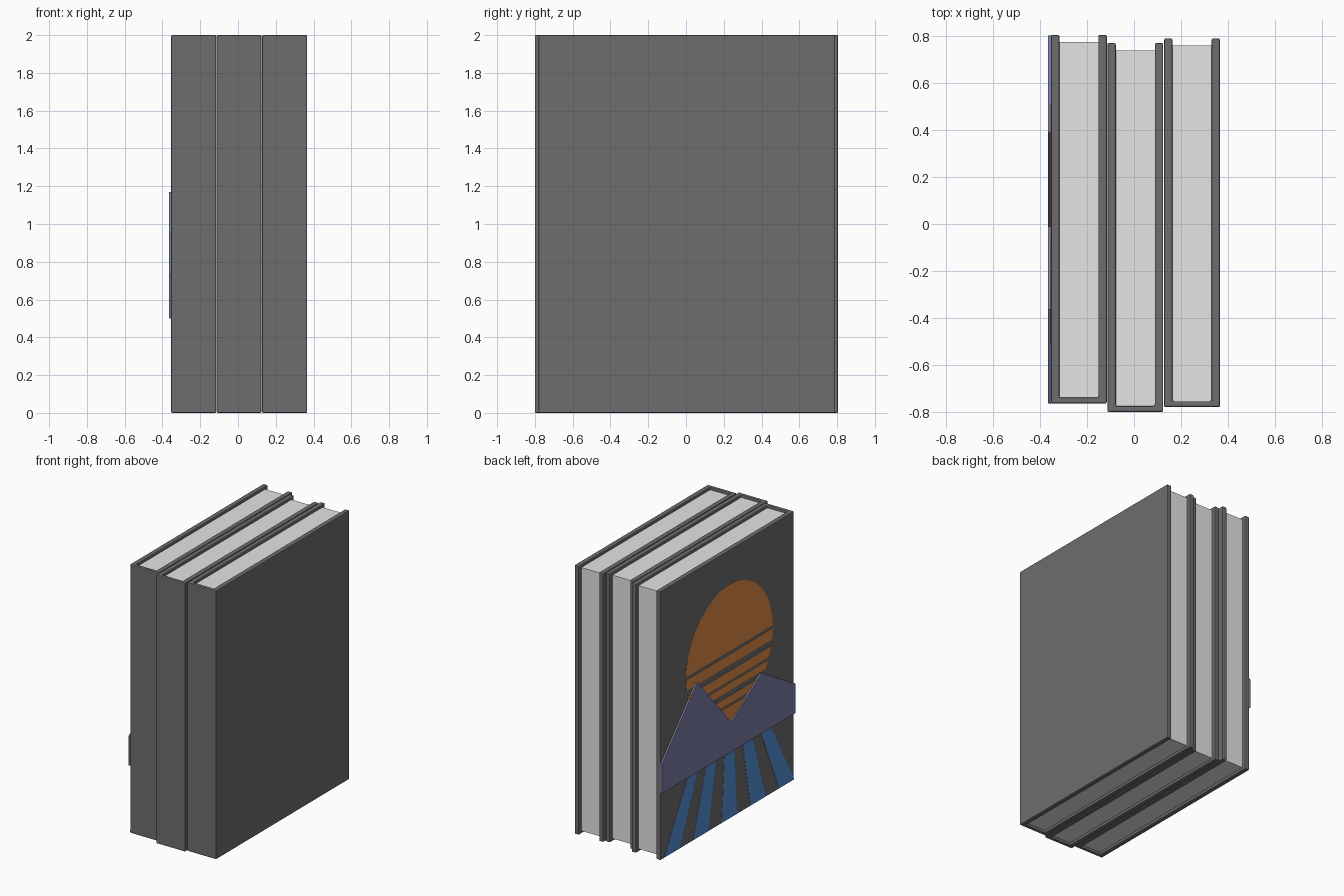
import bpy, bmesh, math

if "Cube" in bpy.data.objects:
    bpy.data.objects.remove(bpy.data.objects["Cube"])


def material(name, rgb):
    m = bpy.data.materials.new(name)
    m.diffuse_color = (*rgb, 1.0)
    m.use_nodes = True
    m.node_tree.nodes["Principled BSDF"].inputs["Base Color"].default_value = m.diffuse_color
    return m


GREY = material("dark_grey_cover", (0.155, 0.155, 0.155))
PAPER = material("paper_white", (0.78, 0.78, 0.77))
ORANGE = material("sun_orange", (0.78, 0.27, 0.063))
PURPLE = material("mountain_purple", (0.212, 0.212, 0.40))
BLUE = material("ray_blue", (0.095, 0.29, 0.70))


def prism(name, outlines, offset, mat):
    """Extrude one or more closed 3D outlines by the offset vector."""
    bm = bmesh.new()
    for pts in outlines:
        face = bm.faces.new([bm.verts.new(p) for p in pts])
        new = bmesh.ops.extrude_face_region(bm, geom=[face])["geom"]
        verts = [g for g in new if isinstance(g, bmesh.types.BMVert)]
        bmesh.ops.translate(bm, verts=verts, vec=offset)
    # the starting cap stays in place, so every outline becomes a closed solid
    bmesh.ops.recalc_face_normals(bm, faces=bm.faces)
    me = bpy.data.meshes.new(name)
    bm.to_mesh(me)
    bm.free()
    me.materials.append(mat)
    ob = bpy.data.objects.new(name, me)
    bpy.context.collection.objects.link(ob)
    return ob


HEIGHT, WIDTH, DEPTH = 2.0, 0.238, 1.57
BOARD, SPINE, INSET = 0.036, 0.025, 0.03


def book(label, x0, y0):
    x1, y1 = x0 + WIDTH, y0 + DEPTH
    xi0, xi1, yi = x0 + BOARD, x1 - BOARD, y0 + SPINE
    # cover: U-shaped section with softened edges
    u = [(x0, y0), (x1, y0), (x1, y1), (xi1, y1),
         (xi1, yi), (xi0, yi), (xi0, y1), (x0, y1)]
    cover = prism(label + "_cover", [[(x, y, 0) for x, y in u]],
                  (0, 0, HEIGHT), GREY)
    bev = cover.modifiers.new("soft_edges", 'BEVEL')
    bev.width = 0.006
    bev.segments = 2
    bev.limit_method = 'ANGLE'
    # page block, set back from the cover edges
    p = [(xi0, yi), (xi1, yi), (xi1, y1 - INSET), (xi0, y1 - INSET)]
    prism(label + "_pages", [[(x, y, 0.02) for x, y in p]],
          (0, 0, HEIGHT - 0.04), PAPER)


LEFT = -0.354
book("left_book", LEFT, -0.765)
book("middle_book", -0.1135, -0.80)
book("right_book", 0.128, -0.78)


def plate(name, outlines, thick, mat):
    """Thin plate on the left cover, outlines given as (y, z)."""
    return prism(name, [[(LEFT, y, z) for y, z in o] for o in outlines],
                 (-thick, 0, 0), mat)


# sun: disc cut into horizontal bands
R, CY, CZ = 0.51, 0.0, 1.235


def sun_band(z0, z1, n):
    a0 = math.asin(max(-1, (z0 - CZ) / R))
    a1 = math.asin(min(1, (z1 - CZ) / R))
    angles = [a0 + (a1 - a0) * i / n for i in range(n + 1)]
    right = [(CY + R * math.cos(a), CZ + R * math.sin(a)) for a in angles]
    left = [(2 * CY - y, z) for y, z in reversed(right)]
    # drop the doubled point at a pole
    if z1 >= CZ + R:
        left = left[1:]
    if z0 <= CZ - R:
        left = left[:-1]
    return right + left


bands = [(1.25, CZ + R, 24), (1.145, 1.225, 5), (1.03, 1.10, 5),
         (0.955, 1.01, 4), (0.86, 0.915, 4), (CZ - R, 0.84, 8)]
plate("sun", [sun_band(*b) for b in bands], 0.002, ORANGE)

# rays: five stripes fanning out towards the bottom edge
rays = []
for i in range(-2, 3):
    cb, ct = i * 0.338, i * 0.212
    rays.append([(cb - 0.09, 0.005), (cb + 0.09, 0.005),
                 (ct + 0.056, 0.51), (ct - 0.056, 0.51)])
plate("ground_rays", rays, 0.002, BLUE)

# mountain range: thicker relief across the cover
plate("mountains", [[(-0.765, 0.50), (0.803, 0.50), (0.803, 0.72),
                     (0.39, 1.17), (-0.01, 0.72), (-0.365, 0.95),
                     (-0.765, 0.72)]], 0.012, PURPLE)
